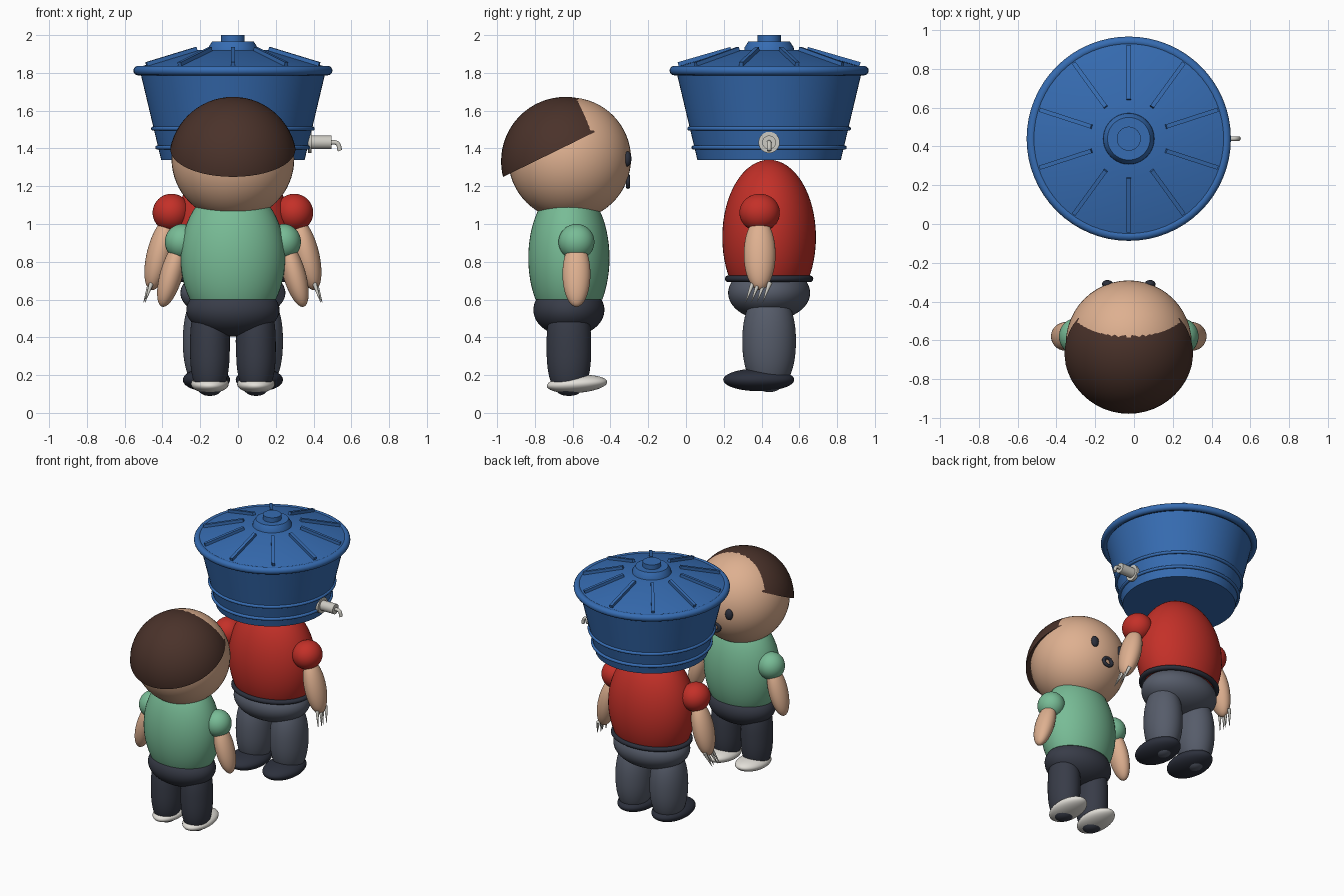
import bpy, bmesh, math
from mathutils import Matrix, Vector, Euler

if "Cube" in bpy.data.objects:
    bpy.data.objects.remove(bpy.data.objects["Cube"])


def material(name, *rgb):
    col = [(c / 255 / 12.92) if c < 11 else ((c / 255 + 0.055) / 1.055) ** 2.4 for c in rgb] + [1]
    m = bpy.data.materials.new(name)
    m.use_nodes = True
    m.diffuse_color = col
    m.node_tree.nodes["Principled BSDF"].inputs["Base Color"].default_value = col
    return m


BLUE = material("tank blue", 54, 108, 178)
RED = material("shirt red", 196, 48, 40)
GREEN = material("shirt green", 120, 188, 150)
SKIN = material("skin", 222, 176, 144)
HAIR = material("hair brown", 74, 50, 42)
CHARCOAL = material("charcoal trousers", 56, 60, 72)
SLATE = material("slate trousers", 86, 92, 106)
DARK = material("dark", 44, 48, 60)
WHITE = material("shoe white", 226, 223, 216)
METAL = material("pale metal", 204, 202, 194)

X = -0.027  # shared centre line of both figures


def finish(name, bm, mat, loc=(0, 0, 0), rot=(0, 0, 0)):
    bmesh.ops.recalc_face_normals(bm, faces=bm.faces)
    me = bpy.data.meshes.new(name)
    bm.to_mesh(me)
    bm.free()
    ob = bpy.data.objects.new(name, me)
    bpy.context.collection.objects.link(ob)
    ob.location, ob.rotation_euler = loc, rot
    me.materials.append(mat)
    bpy.ops.object.select_all(action="DESELECT")
    ob.select_set(True)
    bpy.context.view_layer.objects.active = ob
    bpy.ops.object.shade_smooth_by_angle(angle=math.radians(35))
    return ob


def ellipsoid(name, mat, loc, radii, rot=(0, 0, 0), cut=None, power=2):
    """Ellipsoid; cut = (point, normal) keeps the normal side, power squares it off."""
    bm = bmesh.new()
    bmesh.ops.create_uvsphere(bm, u_segments=48, v_segments=32, radius=1)
    for v in bm.verts:
        rho = math.hypot(v.co.x, v.co.y)
        if power != 2 and rho > 0.001:
            k = (1 - abs(v.co.z) ** power) ** (1 / power) / rho
            v.co.x *= k
            v.co.y *= k
    bmesh.ops.scale(bm, vec=radii, verts=bm.verts)
    if cut:
        geom = bm.verts[:] + bm.edges[:] + bm.faces[:]
        res = bmesh.ops.bisect_plane(bm, geom=geom, plane_co=cut[0], plane_no=cut[1], clear_inner=True)
        rim = [e for e in res["geom_cut"] if isinstance(e, bmesh.types.BMEdge)]
        bmesh.ops.holes_fill(bm, edges=rim, sides=0)
    return finish(name, bm, mat, loc, rot)


def lathe(name, mat, profile, loc, rot=(0, 0, 0), closed=False, stretch=1, steps=64):
    """Spin (radius, height) points round z."""
    bm = bmesh.new()
    vs = [bm.verts.new((r, 0, z)) for r, z in profile]
    for a, b in zip(vs, vs[1:] + vs[:1] if closed else vs[1:]):
        bm.edges.new((a, b))
    bmesh.ops.spin(bm, geom=bm.verts[:] + bm.edges[:], cent=(0, 0, 0), axis=(0, 0, 1),
                   angle=math.tau, steps=steps, use_duplicate=False)
    bmesh.ops.remove_doubles(bm, verts=bm.verts, dist=0.0005)
    bmesh.ops.scale(bm, vec=(stretch, 1, 1), verts=bm.verts)
    return finish(name, bm, mat, loc, rot)


def ring(name, mat, major, minor, loc, rot=(0, 0, 0), stretch=1):
    prof = [(major + minor * math.cos(t * math.tau / 16), minor * math.sin(t * math.tau / 16))
            for t in range(16)]
    return lathe(name, mat, prof, loc, rot, True, stretch)


def cone(name, mat, start, end, r):
    d = Vector(end) - Vector(start)
    bm = bmesh.new()
    bmesh.ops.create_cone(bm, cap_ends=True, segments=12, radius1=r, radius2=r * 0.1, depth=d.length)
    rot = d.to_track_quat("Z", "Y").to_euler()
    return finish(name, bm, mat, (Vector(start) + Vector(end)) / 2, rot)


SIDES = ((1, "left"), (-1, "right"))
UP = (0, 0, 1)

# Small figure, turned towards the back
Y = -0.62
ellipsoid("child_head", SKIN, (X, -0.616, 1.345), (0.325, 0.325, 0.325))
tilt = Vector((0, -0.44, 0.9)).normalized()
ellipsoid("child_hair", HAIR, (X, -0.638, 1.332), (0.339, 0.341, 0.341), cut=(tilt * 0.071, tilt))
ring("child_mouth", DARK, 0.028, 0.011, (X, -0.307, 1.225), (math.pi / 2, 0, 0), 1.2)
ellipsoid("child_shirt", GREEN, (X, Y, 0.82), (0.277, 0.215, 0.387), cut=((0, 0, -0.22), UP))
ellipsoid("child_hips", CHARCOAL, (X, Y, 0.545), (0.247, 0.188, 0.14))
for s, side in SIDES:
    ellipsoid(side + "_child_eye", DARK, (X + s * 0.11, -0.31, 1.345), (0.028, 0.021, 0.04))
    ellipsoid(side + "_child_sleeve", GREEN, (X + s * 0.268, -0.58, 0.905), (0.092, 0.095, 0.095))
    ellipsoid(side + "_child_arm", SKIN, (X + s * 0.325, -0.58, 0.735), (0.06, 0.074, 0.18),
              (0, -s * 0.28, 0))
    ellipsoid(side + "_child_leg", CHARCOAL, (X + s * 0.122, Y, 0.35), (0.105, 0.118, 0.26), power=2.6)
    ellipsoid(side + "_child_shoe", WHITE, (X + s * 0.122, -0.577, 0.153), (0.1, 0.16, 0.047),
              (0.07, 0, 0))

# Tall figure, facing the front
Y = 0.44
ellipsoid("tall_shirt", RED, (X, Y, 0.93), (0.315, 0.248, 0.41), cut=((0, 0, -0.22), UP))
ring("tall_belt", DARK, 0.217, 0.017, (X, Y, 0.71), stretch=1.26)
ellipsoid("tall_hips", SLATE, (X, Y, 0.635), (0.278, 0.217, 0.145))
for s, side in SIDES:
    ellipsoid(side + "_tall_sleeve", RED, (X + s * 0.325, 0.39, 1.06), (0.1, 0.107, 0.1))
    ellipsoid(side + "_tall_arm", SKIN, (X + s * 0.388, 0.39, 0.84), (0.068, 0.084, 0.195),
              (0, -s * 0.24, 0))
    ellipsoid(side + "_tall_leg", SLATE, (X + s * 0.14, Y, 0.38), (0.125, 0.142, 0.27), power=2.2)
    ellipsoid(side + "_tall_shoe", DARK, (X + s * 0.14, 0.385, 0.175), (0.125, 0.188, 0.06))
    for i in range(4):
        y = 0.355 + i * 0.03
        out = 0.43 + 0.008 * (i % 2)
        cone(f"{side}_claw_{i + 1}", METAL, (X + s * out, y, 0.69),
             (X + s * (out + 0.035), y - 0.04, 0.585), 0.013)

# Water tank with its lid
C = (X, Y, 0)
lathe("tank_body", BLUE, [(0, 1.34), (0.38, 1.34), (0.487, 1.79), (0, 1.79)], C)
for i, (r, z) in enumerate(((0.4, 1.405), (0.422, 1.505))):
    ring(f"tank_band_{i + 1}", BLUE, r, 0.011, (X, Y, z))
ring("tank_rim", BLUE, 0.502, 0.025, (X, Y, 1.812))
lathe("tank_lid", BLUE, [(0, 1.8), (0.5, 1.8), (0.5, 1.83), (0.19, 1.92), (0, 1.92)], C)
lathe("lid_collar", BLUE, [(0.133, 1.91), (0.13, 1.935), (0.11, 1.966), (0, 1.966)], C)
lathe("lid_knob", BLUE, [(0.062, 1.95), (0.062, 2.0), (0, 2.0)], C)
slope = math.atan2(0.09, 0.31)
for i in range(10):
    turn = Matrix.Rotation(math.radians(18 + 36 * i), 4, "Z")
    bm = bmesh.new()
    bmesh.ops.create_cube(bm, size=1)
    bmesh.ops.scale(bm, vec=(0.29, 0.022, 0.035), verts=bm.verts)
    place = Matrix.Translation((X, Y, 0)) @ turn @ Matrix.Translation((0.34, 0, 1.88))
    bmesh.ops.transform(bm, matrix=place @ Matrix.Rotation(slope, 4, "Y"), verts=bm.verts)
    finish(f"lid_rib_{i + 1}", bm, BLUE)

# Tap on the side of the tank
ALONG = (0, math.pi / 2, 0)
lathe("tap_flange", METAL, [(0, 0), (0.056, 0), (0.056, 0.02), (0, 0.02)], (0.37, Y, 1.432), ALONG)
lathe("tap_barrel", METAL, [(0, 0), (0.036, 0), (0.036, 0.115), (0, 0.115)], (0.38, Y, 1.432), ALONG)
curve = bpy.data.curves.new("tap_spout", "CURVE")
curve.dimensions = "3D"
curve.bevel_depth = 0.012
curve.use_fill_caps = True
line = curve.splines.new("BEZIER")
path = [(0.49, Y, 1.432), (0.525, Y, 1.427), (0.54, Y, 1.388)]
line.bezier_points.add(len(path) - 1)
for p, co in zip(line.bezier_points, path):
    p.co = co
    p.handle_left_type = p.handle_right_type = "AUTO"
curve.materials.append(METAL)
bpy.context.collection.objects.link(bpy.data.objects.new("tap_spout", curve))
